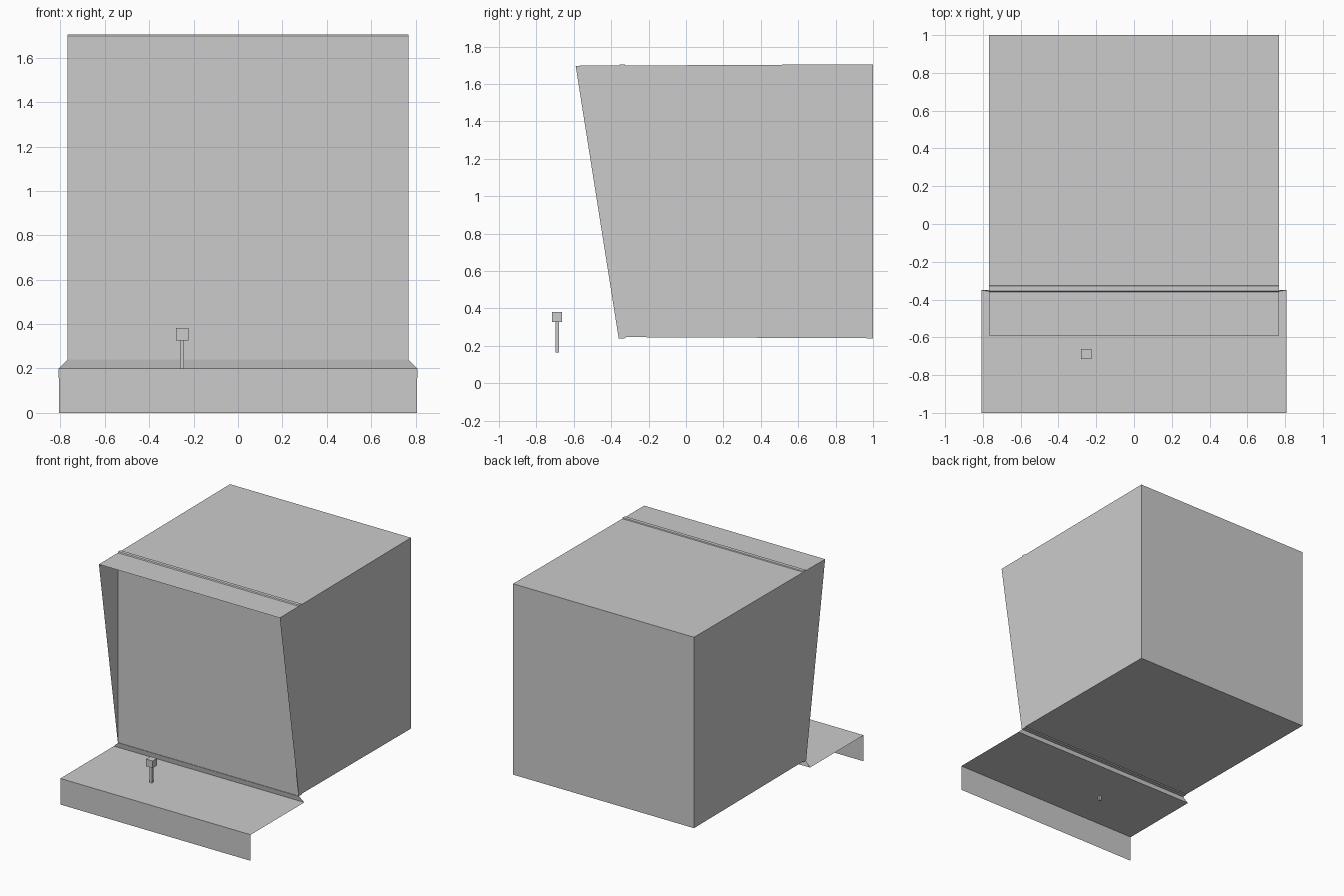
import bpy, bmesh
from mathutils import Vector

if "Cube" in bpy.data.objects:
    bpy.data.objects.remove(bpy.data.objects["Cube"])


def make_object(name, bm):
    bmesh.ops.remove_doubles(bm, verts=bm.verts, dist=1e-5)
    mesh = bpy.data.meshes.new(name)
    bm.to_mesh(mesh)
    bm.free()
    obj = bpy.data.objects.new(name, mesh)
    bpy.context.collection.objects.link(obj)
    return obj


def sheet(bm, rows):
    """Loft mirrored cross rows (half_width, y, z) into a strip of quads."""
    pairs = [(bm.verts.new((-w, y, z)), bm.verts.new((w, y, z))) for w, y, z in rows]
    for (a, b), (c, d) in zip(pairs, pairs[1:]):
        bm.faces.new((a, b, d, c))


def box(bm, centre, size):
    verts = bmesh.ops.create_cube(bm, size=1)["verts"]
    for v in verts:
        v.co = Vector(c * s for c, s in zip(v.co, size)) + Vector(centre)


# Cabinet shell: side profile (y, z) from the hood lip round to the sill
W = 0.768
profile = [(-0.59, 1.697), (-0.36, 1.698), (-0.355, 1.705), (-0.328, 1.705),
           (-0.325, 1.698), (1.0, 1.705), (1.0, 0.24), (-0.32, 0.246),
           (-0.328, 0.24), (-0.36, 0.24)]
bm = bmesh.new()
sheet(bm, [(W, y, z) for y, z in reversed(profile)])
for side in (1, -1):
    pts = profile if side < 0 else profile[::-1]
    bm.faces.new([bm.verts.new((side * W, y, z)) for y, z in pts])
bmesh.ops.recalc_face_normals(bm, faces=bm.faces)
make_object("cabinet_shell", bm)

# Recessed screen behind the hood
bm = bmesh.new()
sheet(bm, [(W, -0.356, 0.24), (W, -0.356, 1.698)])
make_object("screen_panel", bm)

# Control shelf: front apron, flat top and tapered sill, open underneath
bm = bmesh.new()
sheet(bm, [(0.806, -1.0, 0.0), (0.808, -1.0, 0.2),
           (0.808, -0.35, 0.2), (W, -0.357, 0.24)])
make_object("control_shelf", bm)

# Joystick: square stem passing through the shelf, cube knob
bm = bmesh.new()
box(bm, (-0.252, -0.689, 0.247), (0.018, 0.018, 0.164))
make_object("joystick_stem", bm)
bm = bmesh.new()
box(bm, (-0.252, -0.689, 0.354), (0.056, 0.054, 0.055))
make_object("joystick_knob", bm)
